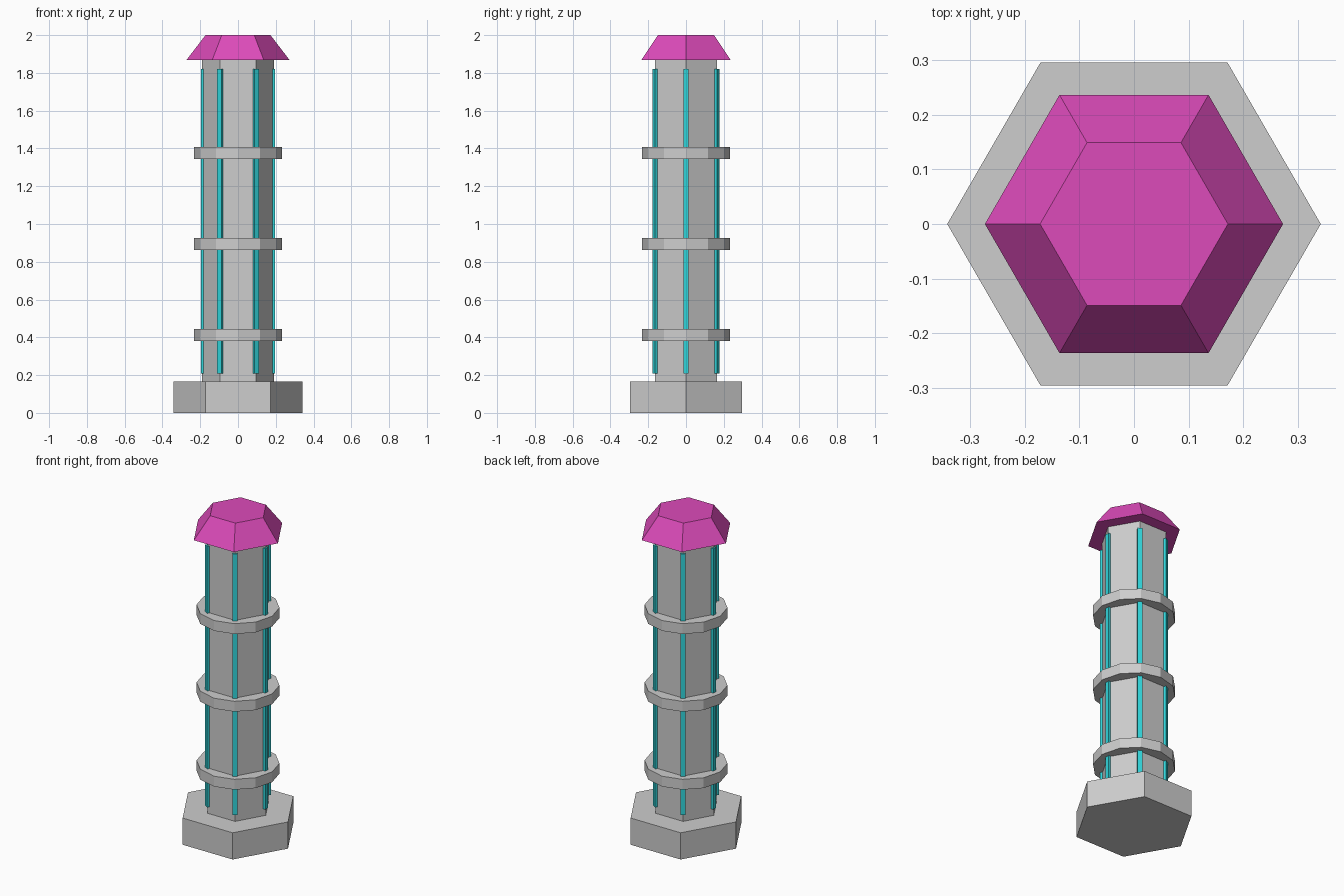
import bpy
import bmesh
from math import pi, cos, sin
from mathutils import Matrix, Vector

default = bpy.data.objects.get("Cube")
if default:
    bpy.data.objects.remove(default)


def make_material(name, rgb):
    mat = bpy.data.materials.new(name)
    mat.use_nodes = True
    mat.diffuse_color = (*rgb, 1)
    mat.node_tree.nodes["Principled BSDF"].inputs["Base Color"].default_value = (*rgb, 1)
    return mat


grey = make_material("stone grey", (0.61, 0.61, 0.61))
cyan = make_material("glowing cyan", (0.03, 0.66, 0.70))
magenta = make_material("roof magenta", (0.72, 0.07, 0.49))


def add_object(name, bm, mat):
    mesh = bpy.data.meshes.new(name)
    bmesh.ops.recalc_face_normals(bm, faces=bm.faces)
    bm.to_mesh(mesh)
    bm.free()
    mesh.materials.append(mat)
    obj = bpy.data.objects.new(name, mesh)
    bpy.context.collection.objects.link(obj)
    return obj


def prism(name, sides, r_bottom, r_top, z0, z1, mat):
    """Upright prism or frustum with its first corner on +x."""
    bm = bmesh.new()
    loops = []
    for r, z in ((r_bottom, z0), (r_top, z1)):
        angles = [2 * pi * i / sides for i in range(sides)]
        loops.append([bm.verts.new((r * cos(a), r * sin(a), z)) for a in angles])
    low, high = loops
    bm.faces.new(low[::-1])
    bm.faces.new(high)
    for i in range(sides):
        j = (i + 1) % sides
        bm.faces.new((low[i], low[j], high[j], high[i]))
    return add_object(name, bm, mat)


# Base, shaft and roof
prism("base", 6, 0.342, 0.342, 0, 0.165, grey)
prism("column", 6, 0.19, 0.19, 0.165, 1.87, grey)
prism("roof_cap", 6, 0.273, 0.172, 1.868, 2.0, magenta)

# Twelve-sided bands around the shaft
for i, z in enumerate((0.413, 0.895, 1.375)):
    prism(f"band_{i + 1}", 12, 0.233, 0.233, z - 0.032, z + 0.032, grey)

# Light strips on the six corners of the shaft
STRIP_LOW, STRIP_HIGH = 0.208, 1.82
for i in range(6):
    bm = bmesh.new()
    bmesh.ops.create_cube(bm, size=1)
    bmesh.ops.scale(bm, vec=Vector((0.022, 0.028, STRIP_HIGH - STRIP_LOW)), verts=bm.verts)
    bmesh.ops.translate(bm, vec=(0.186, 0, (STRIP_LOW + STRIP_HIGH) / 2), verts=bm.verts)
    bmesh.ops.rotate(bm, cent=(0, 0, 0), matrix=Matrix.Rotation(i * pi / 3, 3, "Z"), verts=bm.verts)
    add_object(f"light_strip_{i + 1}", bm, cyan)
